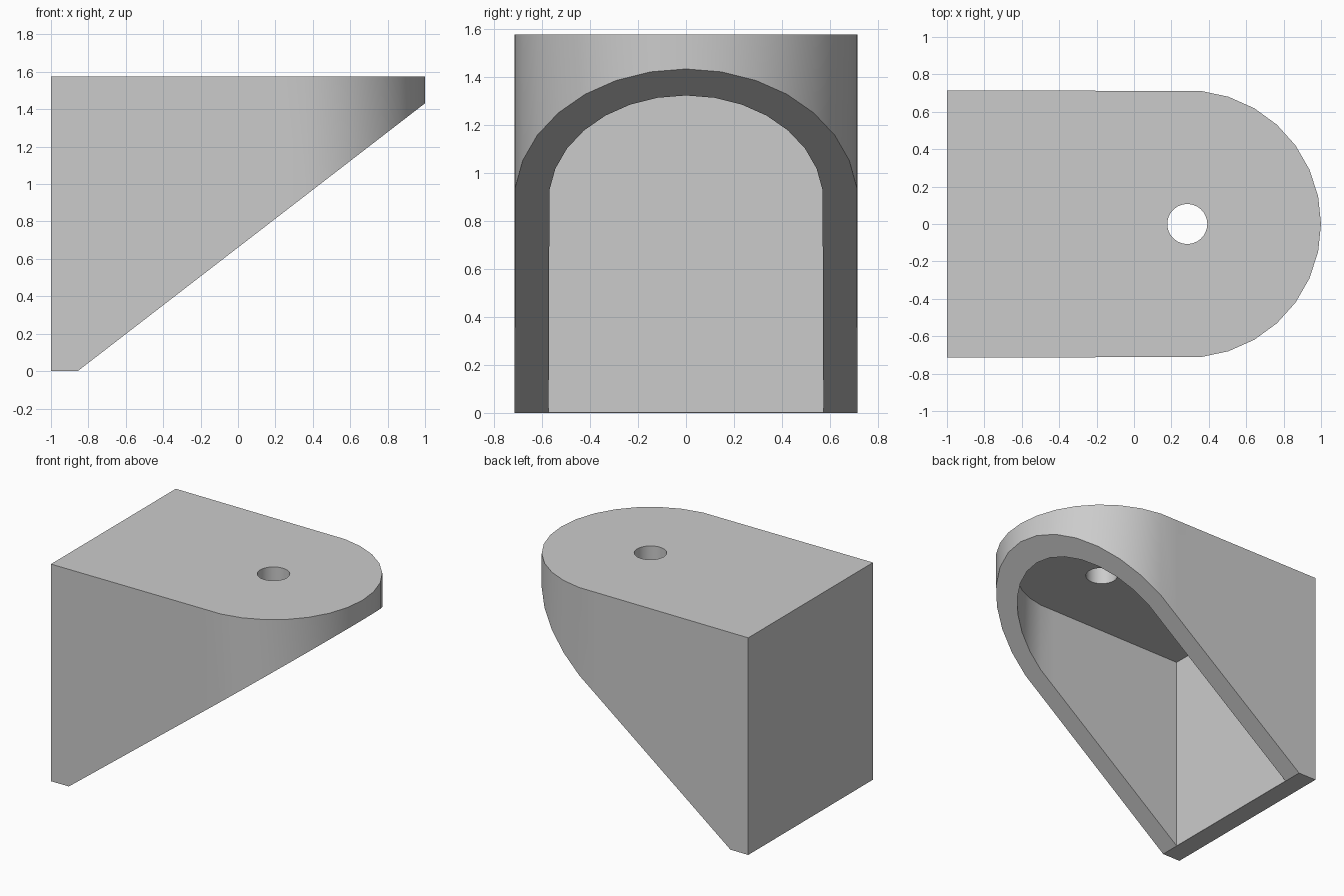
import bpy, bmesh, math
from mathutils import Vector

if "Cube" in bpy.data.objects:
    bpy.data.objects.remove(bpy.data.objects["Cube"], do_unlink=True)

HEIGHT, RADIUS, WALL, CENTRE = 1.575, 0.715, 0.143, 0.285
SLOPE = (2 - WALL) / (HEIGHT - WALL)      # x gained per unit of height

grey = bpy.data.materials.new("light_grey")
grey.use_nodes = True
colour = (0.6, 0.6, 0.6, 1)
grey.diffuse_color = colour
grey.node_tree.nodes["Principled BSDF"].inputs["Base Color"].default_value = colour


def prism(name, points, offset):
    """Extrude a closed outline of 3D points along offset."""
    bm = bmesh.new()
    face = bm.faces.new([bm.verts.new(p) for p in points])
    new = bmesh.ops.extrude_face_region(bm, geom=[face])["geom"]
    bmesh.ops.translate(bm, vec=Vector(offset),
                        verts=[v for v in new if isinstance(v, bmesh.types.BMVert)])
    bmesh.ops.recalc_face_normals(bm, faces=bm.faces)
    mesh = bpy.data.meshes.new(name)
    bm.to_mesh(mesh)
    bm.free()
    mesh.materials.append(grey)
    obj = bpy.data.objects.new(name, mesh)
    bpy.context.collection.objects.link(obj)
    return obj


def arc(r, z, start, end, step):
    return [(CENTRE + r * math.cos(math.radians(a)), r * math.sin(math.radians(a)), z)
            for a in range(start, end, step)]


def tongue(r, back, z):
    """Square back with a rounded front."""
    return [(back, r, z), (back, -r, z)] + arc(r, z, -96, 97, 12)


# Solid body, and the shapes taken out of it
bracket = prism("bracket_shell", tongue(RADIUS, -1, 0), (0, 0, HEIGHT))
line = lambda z: (WALL - 1 + z * SLOPE, -2, z)
cutters = [
    prism("slope_cutter", [line(-0.5), line(2), (3, -2, 2), (3, -2, -0.5)], (0, 4, 0)),
    prism("cavity_cutter", tongue(RADIUS - WALL, WALL - 0.999, -0.3),
          (0, 0, HEIGHT - WALL + 0.3)),
    prism("hole_cutter", arc(0.107, 1, 0, 360, 12), (0, 0, 1)),
]
for cutter in cutters:
    cutter.hide_render = True
    mod = bracket.modifiers.new(cutter.name, "BOOLEAN")
    mod.operation, mod.solver, mod.object = "DIFFERENCE", "EXACT", cutter

# Apply the cuts and drop the helpers
bpy.ops.object.select_all(action="DESELECT")
bracket.select_set(True)
bpy.context.view_layer.objects.active = bracket
for cutter in cutters:
    bpy.ops.object.modifier_apply(modifier=cutter.name)
    bpy.data.objects.remove(cutter, do_unlink=True)
bpy.ops.object.shade_smooth_by_angle(angle=math.radians(30))
